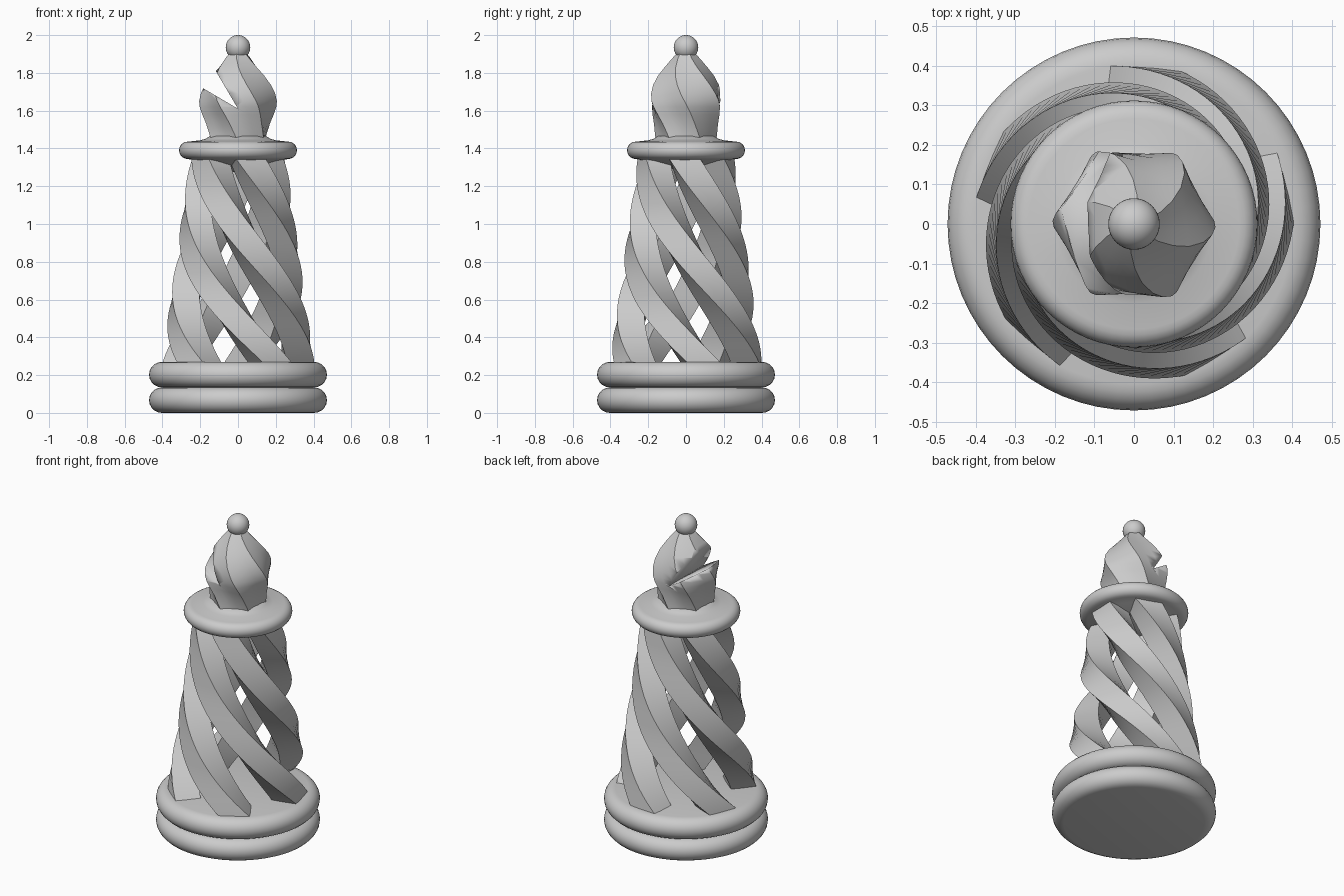
import bpy, bmesh
from math import sin, cos, pi, radians

if "Cube" in bpy.data.objects:
    bpy.data.objects.remove(bpy.data.objects["Cube"])


def finish(bm, name, angle=35):
    bmesh.ops.remove_doubles(bm, verts=bm.verts, dist=1e-5)
    bmesh.ops.recalc_face_normals(bm, faces=bm.faces)
    me = bpy.data.meshes.new(name)
    bm.to_mesh(me)
    bm.free()
    ob = bpy.data.objects.new(name, me)
    bpy.context.collection.objects.link(ob)
    bpy.ops.object.select_all(action='DESELECT')
    ob.select_set(True)
    bpy.context.view_layer.objects.active = ob
    bpy.ops.object.shade_smooth_by_angle(angle=radians(angle))
    return ob


def loft(bm, rings):
    """Skin a stack of closed rings and cap both ends."""
    rows = [[bm.verts.new(p) for p in ring] for ring in rings]
    n = len(rows[0])
    for a, b in zip(rows, rows[1:]):
        for i in range(n):
            j = (i + 1) % n
            bm.faces.new((a[i], a[j], b[j], b[i]))
    bm.faces.new(rows[0][::-1])
    bm.faces.new(rows[-1])


def lathe(name, profile, n=64):
    bm = bmesh.new()
    loft(bm, [[(r * cos(2 * pi * i / n), r * sin(2 * pi * i / n), z)
               for i in range(n)] for r, z in profile])
    return finish(bm, name)


def rim(radius, z, h, steps=10):
    """Half-round edge profile, bottom to top."""
    return [(radius - h + h * cos(a), z + h * sin(a))
            for a in [-pi / 2 + pi * k / steps for k in range(steps + 1)]]


TWIST = radians(-148)  # turn per unit of height

# Base: two stacked rounded discs
lathe("lower_base_disc", rim(0.471, 0.0675, 0.0675))
lathe("upper_base_disc", rim(0.471, 0.2025, 0.0675))

# Body: five twisted rectangular strands leaning inwards
Z0, Z1, STEPS = 0.26, 1.345, 40
for s in range(5):
    rings = []
    for k in range(STEPS + 1):
        t = k / STEPS
        z = Z0 + (Z1 - Z0) * t
        a = radians(85.5 + 72 * s) + TWIST * (z - 0.27)
        outer = 0.395 - 0.152 * t
        inner = outer - 0.15 + 0.02 * t
        w = 0.09 - 0.008 * t
        section = [(inner, -w), (outer, -w), (outer, w), (inner, w)]
        rings.append([(x * cos(a) - y * sin(a), x * sin(a) + y * cos(a), z)
                      for x, y in section])
    bm = bmesh.new()
    loft(bm, rings)
    finish(bm, f"spiral_strand_{s + 1}")

# Collar with a shallow cone underneath and a small neck on top
lathe("collar", [(0.004, 1.27), (0.22, 1.335)] + rim(0.312, 1.39, 0.046)
      + [(0.20, 1.443), (0.17, 1.452), (0.15, 1.465)])

# Head: twisted hexagonal bulb
bulb = [(0.160, 1.44), (0.166, 1.48), (0.175, 1.53), (0.191, 1.58),
        (0.203, 1.62), (0.206, 1.65), (0.199, 1.69), (0.181, 1.735),
        (0.150, 1.785), (0.113, 1.83), (0.075, 1.875), (0.035, 1.92)]
rings = []
for r, z in bulb:
    a0 = TWIST * (z - 1.635)
    corners = [(r * cos(a0 + k * pi / 3), r * sin(a0 + k * pi / 3)) for k in range(6)]
    ring = []
    for k in range(6):
        (x0, y0), (x1, y1) = corners[k], corners[(k + 1) % 6]
        ring += [(x0 + (x1 - x0) * u, y0 + (y1 - y0) * u, z) for u in (0, 1 / 3, 2 / 3)]
    rings.append(ring)
bm = bmesh.new()
loft(bm, rings)
head = finish(bm, "head", 30)

# Wedge-shaped notch in the left side of the head
wedge = [(0.0, 1.61), (-0.20, 1.95), (-0.45, 1.95), (-0.45, 1.875)]
bm = bmesh.new()
loft(bm, [[(x, y, z) for x, z in wedge] for y in (-0.4, 0.4)])
cutter = finish(bm, "notch_cutter")
cutter.hide_render = True
mod = head.modifiers.new("notch", 'BOOLEAN')
mod.operation = 'DIFFERENCE'
mod.solver = 'EXACT'
mod.object = cutter
bpy.context.view_layer.objects.active = head
bpy.ops.object.modifier_apply(modifier="notch")
bpy.data.objects.remove(cutter)

# Ball finial
bm = bmesh.new()
bmesh.ops.create_uvsphere(bm, u_segments=32, v_segments=20, radius=0.065)
ball = finish(bm, "finial_ball")
ball.location.z = 1.935
